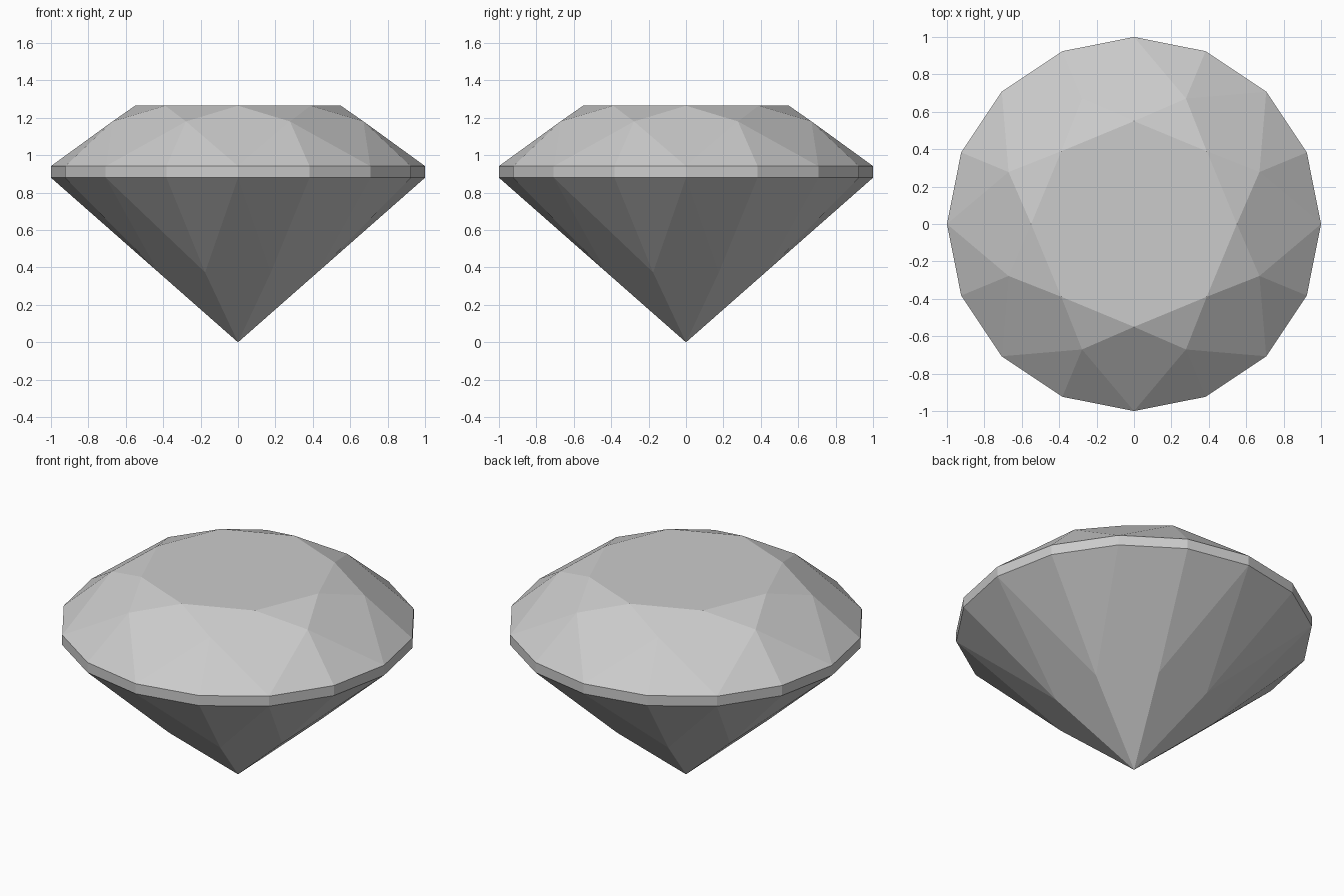
import bpy
import bmesh
from math import cos, sin, pi

cube = bpy.data.objects.get("Cube")
if cube:
    bpy.data.objects.remove(cube, do_unlink=True)

# One flat grey for the whole stone
grey = bpy.data.materials.new("stone grey")
grey.use_nodes = True
colour = (0.6, 0.6, 0.6, 1)
grey.diffuse_color = colour
grey.node_tree.nodes["Principled BSDF"].inputs["Base Color"].default_value = colour

bm = bmesh.new()


def ring(count, radius, z, offset=0.0):
    """Evenly spaced vertices around the z axis; offset is in steps."""
    angles = [2 * pi * (i + offset) / count for i in range(count)]
    return [bm.verts.new((radius * cos(a), radius * sin(a), z)) for a in angles]


# Rings from the flat top down to the point
table = ring(8, 0.55, 1.265)
crown = ring(8, 0.726, 1.181, 0.5)
girdle_top = ring(16, 1.0, 0.942)
girdle_low = ring(16, 1.0, 0.88)
pavilion = ring(8, 0.46, 0.374, 0.5)
tip = bm.verts.new((0, 0, 0))

bm.faces.new(table)
for i in range(8):
    j = (i + 1) % 8
    a, b, c = 2 * i, 2 * i + 1, 2 * j
    # Crown: star, kite and upper girdle facets
    bm.faces.new((table[i], crown[i], table[j]))
    bm.faces.new((table[i], crown[i - 1], girdle_top[a], crown[i]))
    bm.faces.new((crown[i], girdle_top[a], girdle_top[b]))
    bm.faces.new((crown[i], girdle_top[b], girdle_top[c]))
    # Girdle band
    for p, q in ((a, b), (b, c)):
        bm.faces.new((girdle_top[p], girdle_low[p], girdle_low[q], girdle_top[q]))
    # Pavilion: lower girdle facets and long kites
    bm.faces.new((pavilion[i], girdle_low[b], girdle_low[a]))
    bm.faces.new((pavilion[i], girdle_low[c], girdle_low[b]))
    bm.faces.new((tip, pavilion[i], girdle_low[a], pavilion[i - 1]))

bmesh.ops.recalc_face_normals(bm, faces=bm.faces)
mesh = bpy.data.meshes.new("cut_gemstone")
bm.to_mesh(mesh)
bm.free()
mesh.materials.append(grey)
bpy.context.collection.objects.link(bpy.data.objects.new("cut_gemstone", mesh))
